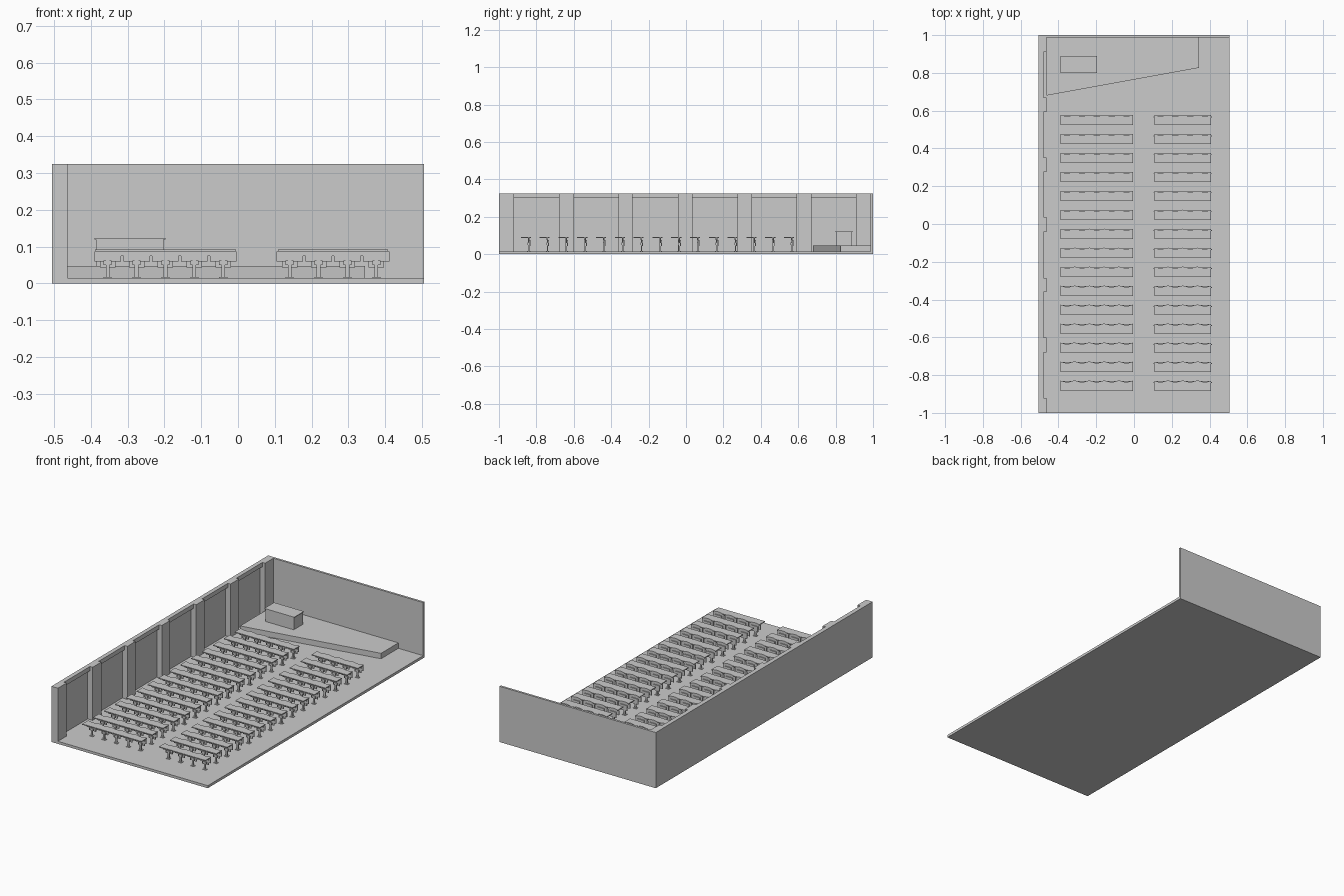
import bpy, bmesh, math

if "Cube" in bpy.data.objects:
    bpy.data.objects.remove(bpy.data.objects["Cube"])


def add_mesh(name, bm):
    bmesh.ops.recalc_face_normals(bm, faces=bm.faces)
    me = bpy.data.meshes.new(name)
    bm.to_mesh(me)
    bm.free()
    ob = bpy.data.objects.new(name, me)
    bpy.context.collection.objects.link(ob)
    return ob


def prism(bm, pts, z0, z1):
    """Extrude an xy outline from z0 to z1."""
    f = bm.faces.new([bm.verts.new((x, y, z0)) for x, y in pts])
    r = bmesh.ops.extrude_face_region(bm, geom=[f])
    for g in r["geom"]:
        if isinstance(g, bmesh.types.BMVert):
            g.co.z = z1


def box(bm, x0, x1, y0, y1, z0, z1):
    prism(bm, [(x0, y0), (x1, y0), (x1, y1), (x0, y1)], z0, z1)


def box_object(name, *dims):
    bm = bmesh.new()
    box(bm, *dims)
    return add_mesh(name, bm)


W, FLOOR, TOP = 0.505, 0.015, 0.325

# Room shell
box_object("floor", -W, W, -1, 1, 0, FLOOR)
box_object("back_wall", -W, W, 0.987, 1, FLOOR, TOP)
box_object("side_wall", -W, -0.495, -1, 0.987, FLOOR, TOP)
box_object("side_wall_lintel", -0.495, -0.48, -1, 0.987, 0.3, TOP)

# Wall pilasters
bm = bmesh.new()
for y0, y1 in [(-1, -0.92), (-0.68, -0.6), (-0.36, -0.285), (-0.042, 0.036),
               (0.275, 0.352), (0.592, 0.67), (0.91, 0.987)]:
    box(bm, -0.495, -0.463, y0, y1, FLOOR, TOP)
add_mesh("wall_pilasters", bm)

# Stage with slanted front
bm = bmesh.new()
prism(bm, [(-0.463, 0.68), (0.345, 0.827), (0.345, 0.987), (-0.463, 0.987)], FLOOR, 0.047)
add_mesh("stage", bm)

# Lectern desk
box_object("lectern_body", -0.385, -0.202, 0.803, 0.887, 0.047, 0.119)
box_object("lectern_top", -0.39, -0.197, 0.8, 0.89, 0.119, 0.123)

PITCH = 0.0785


def bench_row(name, cx, seats, width):
    """Desk row with seat backs, folded seats and pedestals; y = 0 is its near edge."""
    bm = bmesh.new()
    x0, x1 = cx - width / 2, cx + width / 2
    # Tabletop with scalloped far edge
    n = seats * 8
    edge = []
    for i in range(n + 1):
        x = x1 - (x1 - x0) * i / n
        edge.append((x, 0.050 - 0.004 * math.cos(2 * math.pi * (x - cx) / PITCH + math.pi * (seats % 2 == 0) + math.pi)
                     * -1))
    prism(bm, [(x0, 0), (x1, 0)] + edge, 0.087, 0.092)
    # Rail below the tabletop
    box(bm, x0 + 0.006, x1 - 0.006, 0.037, 0.041, 0.075, 0.087)
    for s in range(seats):
        x = cx + (s - (seats - 1) / 2) * PITCH
        # Backrest and folded seat
        box(bm, x - 0.036, x + 0.036, 0.041, 0.046, 0.06, 0.087)
        box(bm, x - 0.021, x + 0.021, 0.046, 0.051, 0.043, 0.075)
        # Pedestal post, bracket and foot
        box(bm, x - 0.005, x + 0.005, 0.039, 0.046, FLOOR, 0.075)
        box(bm, x - 0.011, x + 0.011, 0.036, 0.046, 0.05, 0.062)
        box(bm, x - 0.011, x + 0.011, 0.034, 0.051, FLOOR, 0.018)
    return add_mesh(name, bm)


# Fifteen rows on each side of the aisle
for name, cx, seats, width in [("left_bench", -0.197, 5, 0.382),
                               ("right_bench", 0.258, 4, 0.3)]:
    ob = bench_row(name, cx, seats, width)
    ob.location.y = -0.883
    arr = ob.modifiers.new("rows", 'ARRAY')
    arr.count = 15
    arr.use_relative_offset = False
    arr.use_constant_offset = True
    arr.constant_offset_displace = (0, 0.1005, 0)
